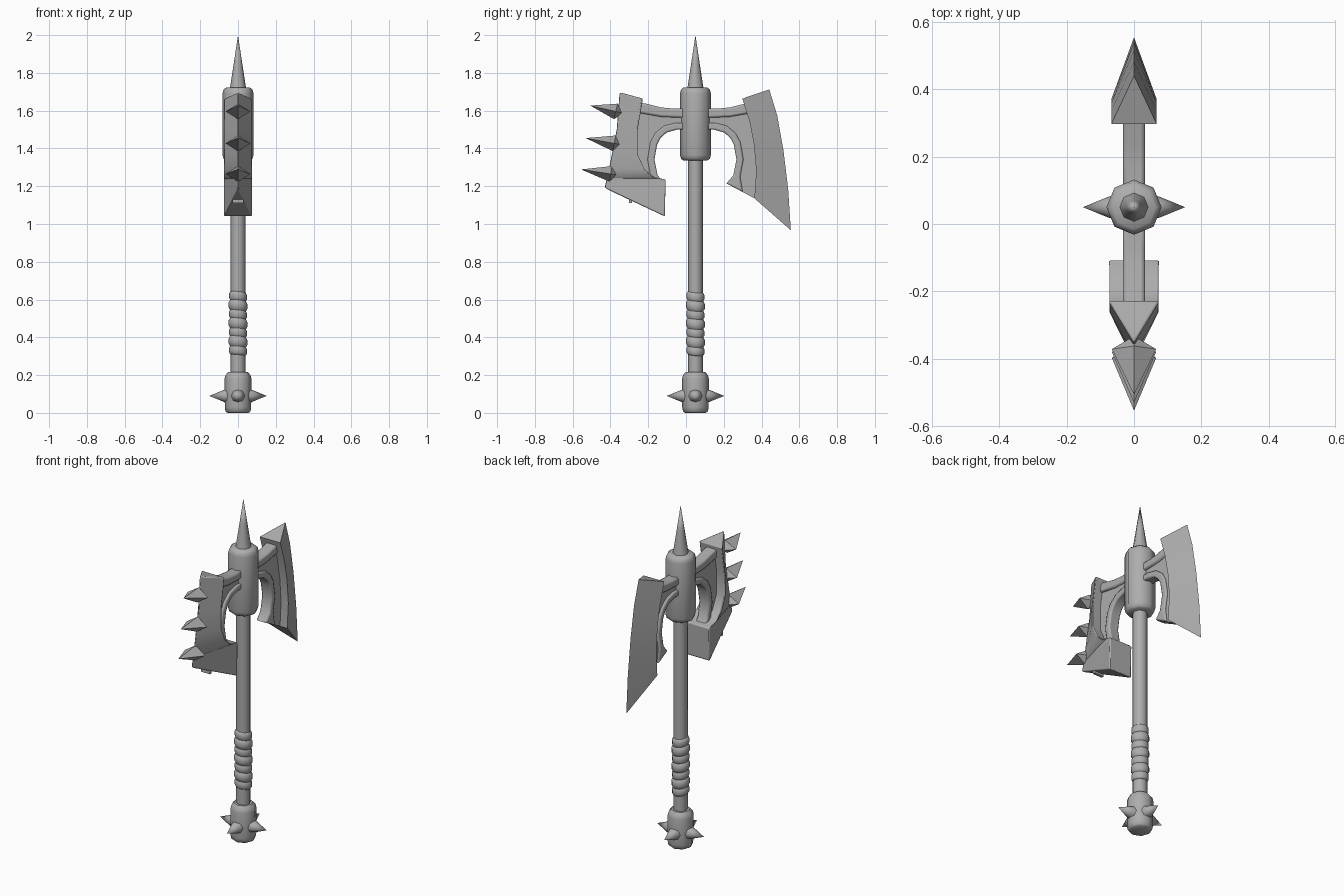
import bpy, bmesh, math
from mathutils import Vector, Matrix

cube = bpy.data.objects.get("Cube")
if cube:
    bpy.data.objects.remove(cube, do_unlink=True)

steel = bpy.data.materials.new("grey_steel")
steel.use_nodes = True
GREY = (0.42, 0.42, 0.42, 1)
steel.diffuse_color = GREY
steel.node_tree.nodes["Principled BSDF"].inputs["Base Color"].default_value = GREY

AXIS_Y = 0.05  # the shaft stands slightly behind the centre


def finish(name, bm, angle=30, bevel=0):
    """Turn a bmesh into a shaded object."""
    bmesh.ops.remove_doubles(bm, verts=bm.verts, dist=0.0001)
    bmesh.ops.recalc_face_normals(bm, faces=bm.faces)
    mesh = bpy.data.meshes.new(name)
    bm.to_mesh(mesh)
    bm.free()
    mesh.materials.append(steel)
    obj = bpy.data.objects.new(name, mesh)
    bpy.context.collection.objects.link(obj)
    bpy.ops.object.select_all(action='DESELECT')
    obj.select_set(True)
    bpy.context.view_layer.objects.active = obj
    if bevel:
        mod = obj.modifiers.new("soft_edges", 'BEVEL')
        mod.width = bevel
        mod.segments = 2
        mod.limit_method = 'ANGLE'
    bpy.ops.object.shade_smooth_by_angle(angle=math.radians(angle))
    return obj


def lathe(name, profile, sides=8, tilt=0.0, matrix=None):
    """Spin (radius, height) points around the shaft axis."""
    bm = bmesh.new()
    rings = []
    for r, z in profile:
        ring = []
        for i in range(sides):
            a = math.tau * i / sides
            x, y = r * math.cos(a), r * math.sin(a)
            ring.append(bm.verts.new((x, y, z + tilt * (x + y))))
        rings.append(ring)
    for low, high in zip(rings, rings[1:]):
        for i in range(sides):
            j = (i + 1) % sides
            bm.faces.new((low[i], low[j], high[j], high[i]))
    bm.faces.new(rings[0])
    bm.faces.new(rings[-1])
    bmesh.ops.dissolve_degenerate(bm, dist=0.0001, edges=bm.edges)
    bm.transform(matrix or Matrix.Translation((0, AXIS_Y, 0)))
    return finish(name, bm, angle=50)


def plate(name, outline, half, flip, bevel=0.0):
    """Extrude a side outline across x, optionally mirrored about the shaft."""
    bm = bmesh.new()
    pts = [(2 * AXIS_Y - y if flip else y, z) for y, z in outline]
    left = [bm.verts.new((half, y, z)) for y, z in pts]
    right = [bm.verts.new((-half, y, z)) for y, z in pts]
    bm.faces.new(left)
    bm.faces.new(right)
    for i in range(len(pts)):
        j = (i + 1) % len(pts)
        bm.faces.new((left[i], left[j], right[j], right[i]))
    return finish(name, bm, bevel=bevel)


def wedge_blade(name, spine, edge, half, bevel=0.0):
    """Wedge between a thick spine and a sharp edge."""
    bm = bmesh.new()
    left = [bm.verts.new((half, y, z)) for y, z in spine]
    right = [bm.verts.new((-half, y, z)) for y, z in spine]
    tip = [bm.verts.new((0, y, z)) for y, z in edge]
    for i in range(len(spine) - 1):
        j = i + 1
        bm.faces.new((left[i], left[j], tip[j], tip[i]))
        bm.faces.new((right[i], tip[i], tip[j], right[j]))
        bm.faces.new((left[i], right[i], right[j], left[j]))
    for k in (0, -1):
        bm.faces.new((left[k], right[k], tip[k]))
    return finish(name, bm, bevel=bevel)


# Shaft, collar and top spike
lathe("shaft", [(0.039, 0.18), (0.039, 1.36)])
lathe("collar", [(0.064, 1.337), (0.076, 1.345), (0.082, 1.365),
                 (0.082, 1.69), (0.077, 1.71), (0.064, 1.722)])
lathe("top_spike", [(0.044, 1.71), (0.021, 1.86), (0, 2.0)])

# Leather wrap: slightly tilted overlapping bands
bands = 7
step = 0.335 / bands
wrap = [(0.038, 0.305)]
for i in range(bands):
    z = 0.305 + i * step
    fat = 0.05 if i % 2 else 0.047
    wrap += [(fat - 0.005, z + 0.003), (fat, z + 0.012),
             (fat, z + step - 0.012), (fat - 0.005, z + step - 0.003)]
wrap.append((0.038, 0.64))
lathe("grip_wrap", wrap, sides=12, tilt=-0.09)

# Pommel with four spikes
lathe("pommel", [(0.055, 0), (0.066, 0.008), (0.07, 0.03), (0.071, 0.18),
                 (0.066, 0.2), (0.052, 0.216)])
for i in range(4):
    turn = (Matrix.Translation((0, AXIS_Y, 0.09))
            @ Matrix.Rotation(i * math.pi / 2, 4, 'Z')
            @ Matrix.Rotation(math.pi / 2, 4, 'Y'))
    lathe(f"pommel_spike_{i + 1}", [(0.038, 0.05), (0.031, 0.076), (0, 0.152)],
          matrix=turn)

# Matching brackets on both sides of the collar
arc = [(0.1, 1.5), (0.15, 1.499), (0.203, 1.484), (0.235, 1.455), (0.253, 1.42),
       (0.267, 1.342), (0.25, 1.257), (0.214, 1.215)]
rim_back = [(0.3, 1.17), (0.287, 1.25), (0.304, 1.342), (0.288, 1.435),
            (0.262, 1.482), (0.215, 1.52), (0.15, 1.536), (0.1, 1.536)]
bar = [(0.1, 1.611), (0.17, 1.611), (0.23, 1.617), (0.31, 1.637), (0.36, 1.645),
       (0.36, 1.59), (0.23, 1.567), (0.1, 1.562)]
web = arc + [(0.362, 1.136), (0.39, 1.16), (0.385, 1.4), (0.37, 1.62)] \
    + [(0.23, 1.6), (0.1, 1.6)]
for flip, side in ((False, "back"), (True, "front")):
    plate(side + "_bracket_web", web, 0.02, flip)
    plate(side + "_bracket_rim", arc + rim_back, 0.033, flip, 0.008)
    plate(side + "_bracket_bar", bar, 0.033, flip, 0.01)

# Large sharp blade at the back
wedge_blade("back_blade",
            [(0.298, 1.664), (0.337, 1.54), (0.36, 1.42), (0.372, 1.28), (0.362, 1.136)],
            [(0.441, 1.712), (0.483, 1.574), (0.516, 1.39), (0.541, 1.183), (0.555, 0.967)],
            0.067)

# Hooked blade at the front
wedge_blade("front_blade",
            [(-0.228, 1.664), (-0.256, 1.5), (-0.256, 1.368), (-0.219, 1.289),
             (-0.166, 1.247), (-0.108, 1.236), (-0.112, 1.04)],
            [(-0.355, 1.698), (-0.37, 1.5), (-0.396, 1.368), (-0.412, 1.289),
             (-0.421, 1.247), (-0.424, 1.236), (-0.435, 1.192)],
            0.076, 0.007)

# Small stud under the hooked blade
bm = bmesh.new()
bmesh.ops.create_cube(bm, size=1, matrix=Matrix.Translation((0, -0.295, 1.122))
                      @ Matrix.Diagonal((0.06, 0.016, 0.024, 1)))
finish("blade_stud", bm)

# Four-sided spikes along the hooked blade
for i, (tip, mid) in enumerate((((-0.507, 1.627), (-0.372, 1.596)),
                                ((-0.531, 1.455), (-0.38, 1.427)),
                                ((-0.555, 1.289), (-0.398, 1.265)))):
    tip, mid = Vector((0, *tip)), Vector((0, *mid))
    out = (tip - mid).normalized()
    up = Vector((0, -out.z, out.y)) * 0.042
    wide = Vector((0.066, 0, 0))
    bm = bmesh.new()
    ring = [bm.verts.new(mid + d) for d in (wide, up, -wide, -up)]
    ends = [bm.verts.new(tip), bm.verts.new(mid - out * 0.04)]
    for k in range(4):
        for end in ends:
            bm.faces.new((ring[k], ring[(k + 1) % 4], end))
    finish(f"blade_spike_{i + 1}", bm)
